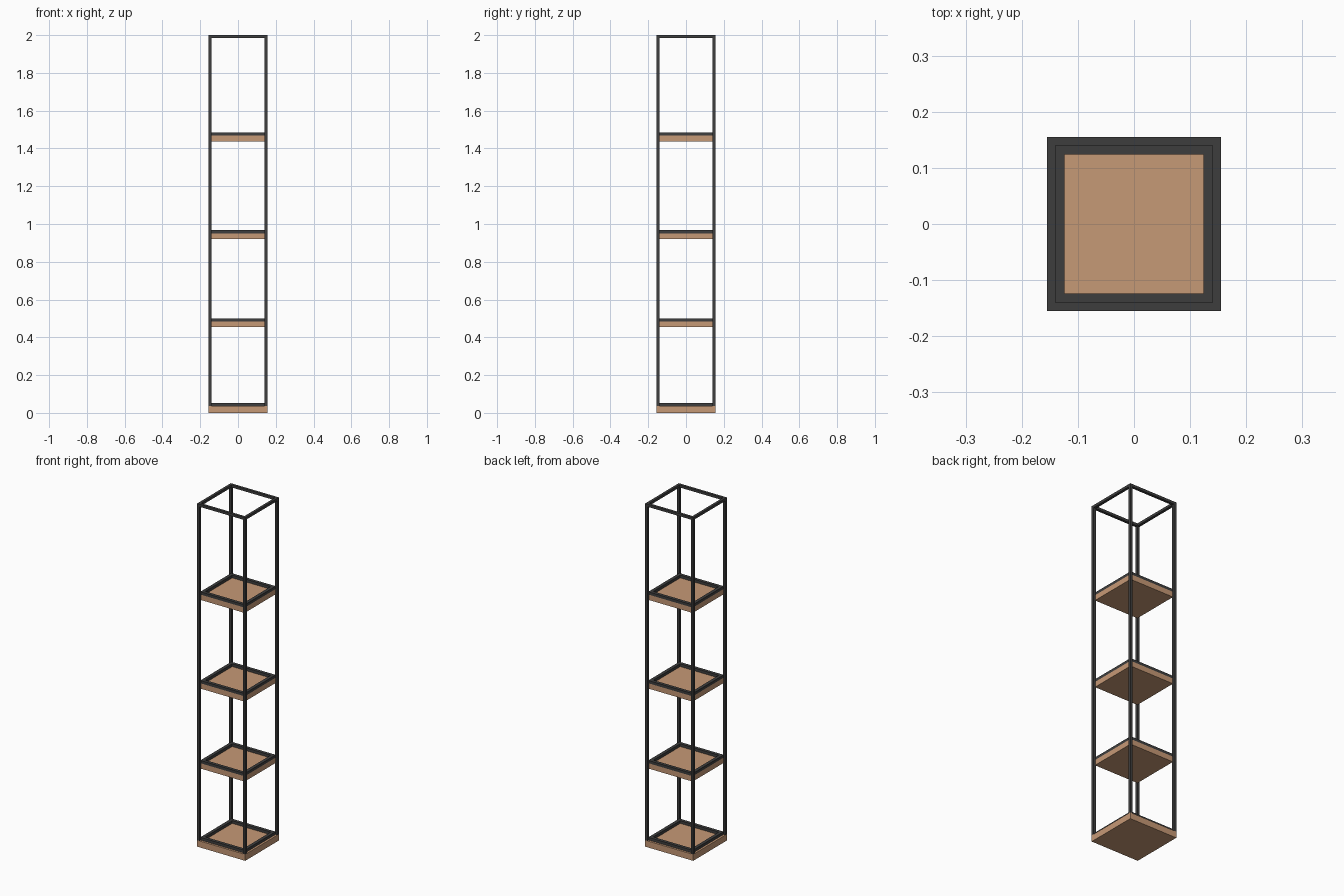
import bpy
import bmesh
from mathutils import Matrix

if "Cube" in bpy.data.objects:
    bpy.data.objects.remove(bpy.data.objects["Cube"])


def material(name, rgb):
    m = bpy.data.materials.new(name)
    m.diffuse_color = (*rgb, 1)
    m.use_nodes = True
    m.node_tree.nodes["Principled BSDF"].inputs["Base Color"].default_value = m.diffuse_color
    return m


WOOD = material("warm wood", (0.565, 0.319, 0.181))
METAL = material("dark metal", (0.048, 0.048, 0.048))


def boxes(name, mat, spans):
    """One object made of axis-aligned boxes given as (x0, x1, y0, y1, z0, z1)."""
    bm = bmesh.new()
    for x0, x1, y0, y1, z0, z1 in spans:
        loc = Matrix.Translation(((x0 + x1) / 2, (y0 + y1) / 2, (z0 + z1) / 2))
        size = Matrix.Diagonal((x1 - x0, y1 - y0, z1 - z0, 1))
        bmesh.ops.create_cube(bm, size=1, matrix=loc @ size)
    me = bpy.data.meshes.new(name)
    bm.to_mesh(me)
    bm.free()
    me.materials.append(mat)
    ob = bpy.data.objects.new(name, me)
    bpy.context.collection.objects.link(ob)


def ring(name, outer, inner, z0, z1):
    """Square frame of four bars."""
    boxes(name, METAL, [
        (-outer, outer, -outer, -inner, z0, z1),
        (-outer, outer, inner, outer, z0, z1),
        (-outer, -inner, -inner, inner, z0, z1),
        (inner, outer, -inner, inner, z0, z1)])


OUT, IN, LIP = 0.155, 0.14, 0.124
BASE_TOP = 0.037

# base board and its rim
boxes("base_board", WOOD, [(-OUT, OUT, -OUT, OUT, 0, BASE_TOP)])
ring("base_rim", 0.143, LIP, BASE_TOP, 0.053)

# four corner posts and top frame
for sx, side in ((-1, "left"), (1, "right")):
    for sy, end in ((-1, "front"), (1, "back")):
        x0, x1 = sorted((sx * IN, sx * OUT))
        y0, y1 = sorted((sy * IN, sy * OUT))
        boxes(f"post_{end}_{side}", METAL, [(x0, x1, y0, y1, BASE_TOP, 1.985)])
ring("top_frame", OUT, IN, 1.985, 2.0)

# three shelves, each a board with a raised metal rim
for i, top in enumerate((0.501, 0.967, 1.484), 1):
    boxes(f"shelf_board_{i}", WOOD, [(-0.143, 0.143, -0.143, 0.143, top - 0.047, top - 0.016)])
    ring(f"shelf_rim_{i}", 0.143, LIP, top - 0.016, top)
